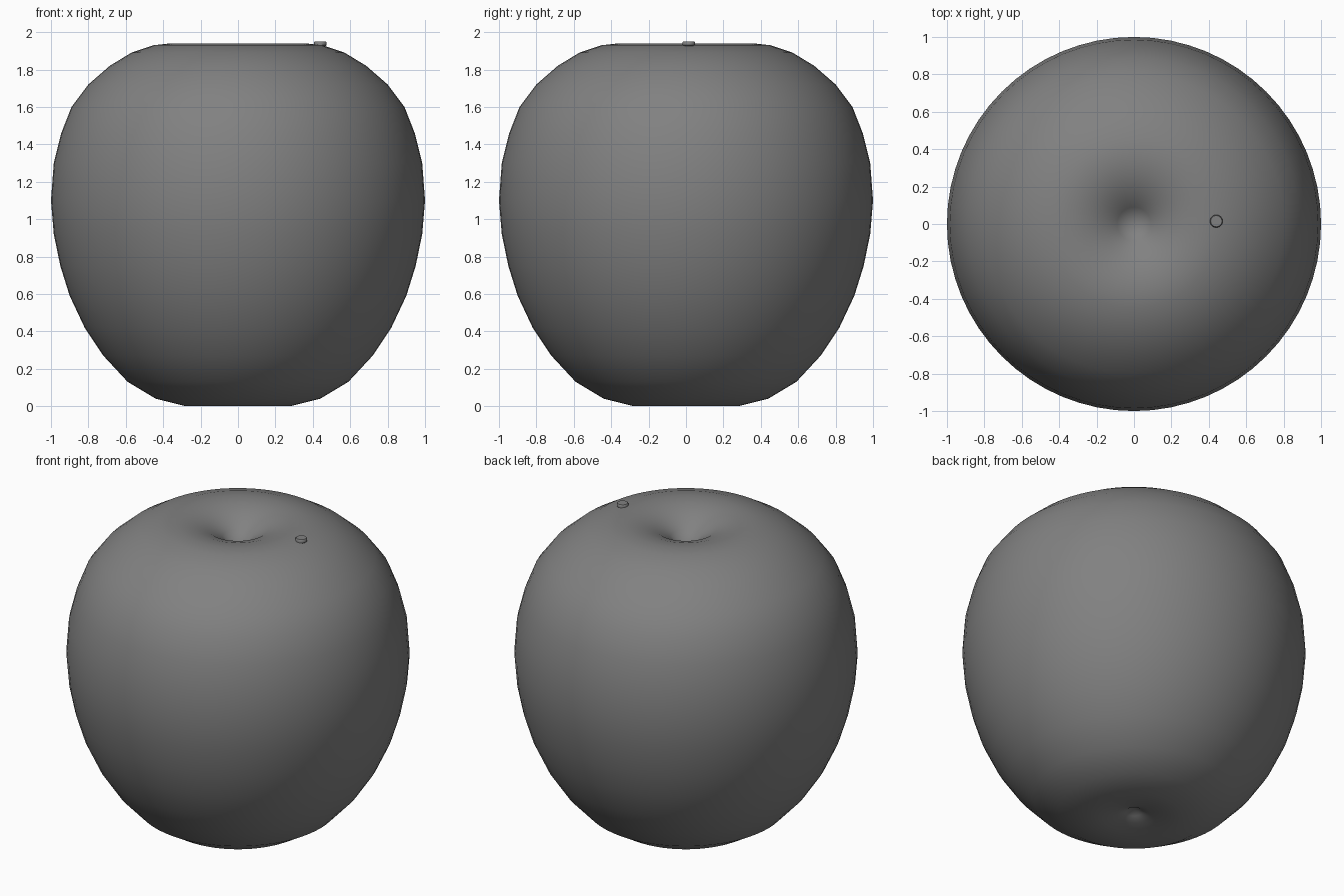
import bpy, bmesh, math
from mathutils import Vector

cube = bpy.data.objects.get("Cube")
if cube:
    bpy.data.objects.remove(cube, do_unlink=True)

grey = bpy.data.materials.new("mid grey")
grey.use_nodes = True
grey.diffuse_color = (0.22, 0.22, 0.22, 1)
grey.node_tree.nodes["Principled BSDF"].inputs["Base Color"].default_value = (0.22, 0.22, 0.22, 1)


def lathe(name, profile, steps, location=(0, 0, 0), angle=40):
    """Spin a radius/height profile around z into a closed solid."""
    bm = bmesh.new()
    verts = [bm.verts.new((r, 0, z)) for r, z in profile]
    edges = [bm.edges.new(pair) for pair in zip(verts, verts[1:])]
    bmesh.ops.spin(bm, geom=verts + edges, cent=(0, 0, 0), axis=(0, 0, 1),
                   angle=math.tau, steps=steps, use_merge=True)
    bmesh.ops.remove_doubles(bm, verts=bm.verts, dist=0.0005)
    bmesh.ops.recalc_face_normals(bm, faces=bm.faces)
    mesh = bpy.data.meshes.new(name)
    bm.to_mesh(mesh)
    bm.free()
    mesh.materials.append(grey)
    obj = bpy.data.objects.new(name, mesh)
    obj.location = Vector(location)
    bpy.context.collection.objects.link(obj)
    bpy.ops.object.select_all(action='DESELECT')
    obj.select_set(True)
    bpy.context.view_layer.objects.active = obj
    bpy.ops.object.shade_smooth_by_angle(angle=math.radians(angle))
    return obj


# Rounded fruit body with a dimple at each pole
body_profile = [
    (0, 0.07), (0.05, 0.035), (0.1, 0.018), (0.19, 0.004), (0.28, 0),
    (0.44, 0.04), (0.59, 0.13), (0.72, 0.27), (0.82, 0.42), (0.9, 0.59),
    (0.95, 0.75), (0.985, 0.92), (1, 1.1), (0.985, 1.3), (0.945, 1.46),
    (0.89, 1.6), (0.8, 1.72), (0.685, 1.82), (0.57, 1.89), (0.45, 1.93),
    (0.36, 1.94), (0.27, 1.93), (0.18, 1.9), (0.09, 1.845), (0, 1.76),
]
lathe("fruit_body", body_profile, 64, angle=60)

# Small round stud resting beside the top dimple
stud_profile = [(0, 0), (0.028, 0), (0.034, 0.006), (0.034, 0.02), (0.03, 0.025), (0, 0.025)]
lathe("top_stud", stud_profile, 24, location=(0.44, 0.015, 1.925))
